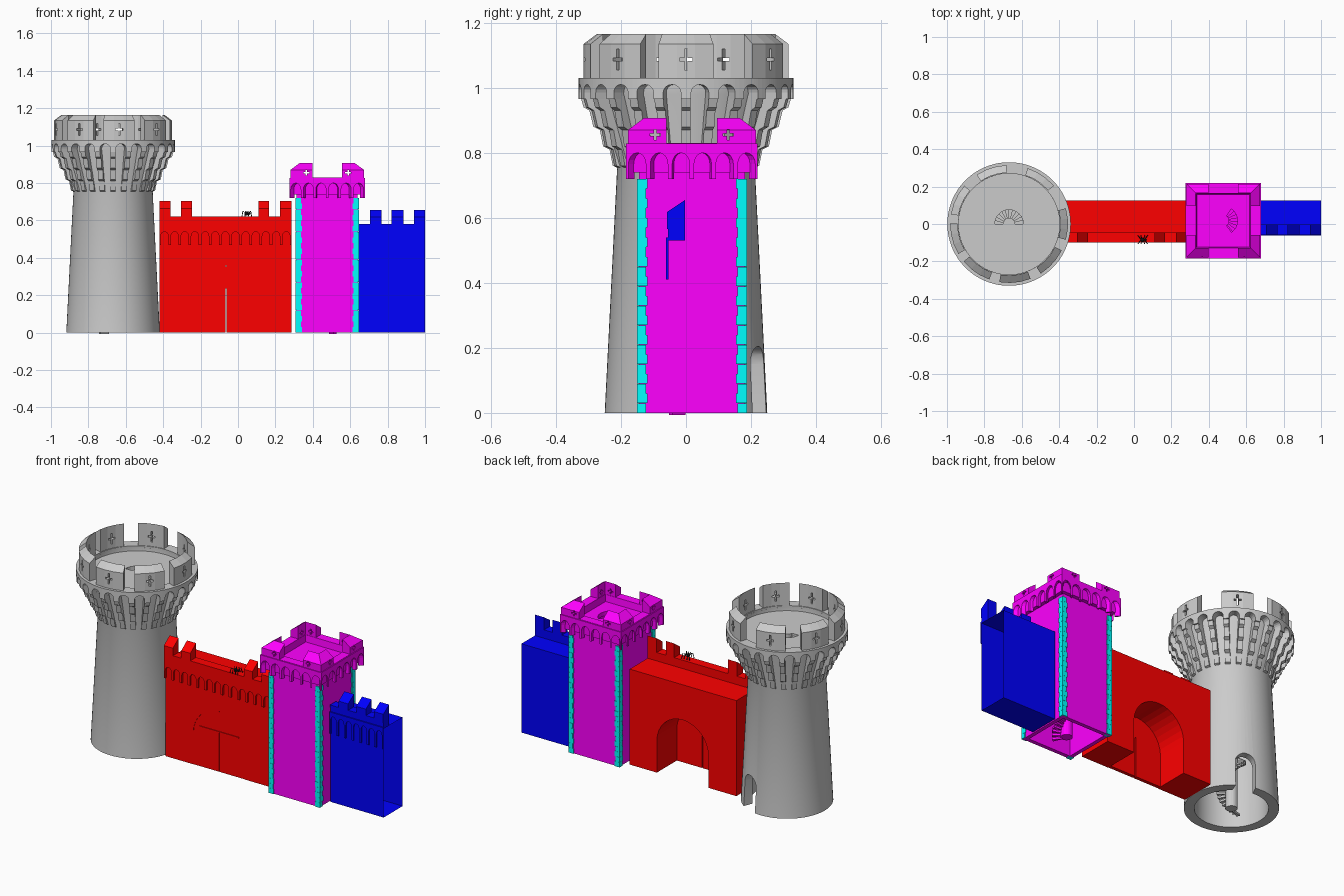
import bpy, bmesh, math
from mathutils import Vector as V
from math import sin, cos, pi, radians as rad

if "Cube" in bpy.data.objects:
    bpy.data.objects.remove(bpy.data.objects["Cube"])

def material(name, c):
    m = bpy.data.materials.new(name)
    m.diffuse_color = (*c, 1)
    m.use_nodes = True
    m.node_tree.nodes["Principled BSDF"].inputs["Base Color"].default_value = m.diffuse_color
    return m

RED, BLUE = material("red", (1, 0, 0)), material("blue", (0, 0, 1))
MAG, CYAN = material("magenta", (1, 0, 1)), material("cyan", (0, 1, 1))
BLACK = material("black", (.01, .01, .01))

def loft(bm, sections, closed=False):
    """Skin between loops of equal length; cap the ends if open."""
    rows = [[bm.verts.new(p) for p in s] for s in sections]
    n = len(rows[0])
    pairs = list(zip(rows, rows[1:])) + ([(rows[-1], rows[0])] if closed else [])
    for a, b in pairs:
        for i in range(n):
            bm.faces.new((a[i], a[(i + 1) % n], b[(i + 1) % n], b[i]))
    if not closed:
        bm.faces.new(rows[0])
        bm.faces.new(rows[-1])

def prism(bm, pts, d):
    loft(bm, [[V(p) for p in pts], [V(p) + V(d) for p in pts]])

def box(bm, x0, x1, y0, y1, z0, z1):
    prism(bm, [(x0, y0, z0), (x1, y0, z0), (x1, y0, z1), (x0, y0, z1)], (0, y1 - y0, 0))

def finish(bm, name, mat=None, smooth=False):
    bmesh.ops.remove_doubles(bm, verts=bm.verts, dist=1e-5)
    bmesh.ops.recalc_face_normals(bm, faces=bm.faces)
    me = bpy.data.meshes.new(name)
    bm.to_mesh(me)
    bm.free()
    ob = bpy.data.objects.new(name, me)
    bpy.context.collection.objects.link(ob)
    if mat:
        me.materials.append(mat)
    if smooth:
        bpy.ops.object.select_all(action='DESELECT')
        ob.select_set(True)
        bpy.context.view_layer.objects.active = ob
        bpy.ops.object.shade_smooth_by_angle(angle=rad(25))
    return ob

def cut(ob, bm):
    c = finish(bm, "cutter")
    c.hide_render = True
    m = ob.modifiers.new("cut", 'BOOLEAN')
    m.object, m.solver = c, 'EXACT'
    dg = bpy.context.evaluated_depsgraph_get()
    me = bpy.data.meshes.new_from_object(ob.evaluated_get(dg))
    ob.modifiers.clear()
    ob.data = me
    bpy.data.objects.remove(c)

def pol(c, r, a, z):
    """Polar point; angle runs from the front towards the right."""
    return V((c[0] + r * sin(a), c[1] - r * cos(a), z))

def arcade(bm, P, n, z0, zs, za, zt, t, caps=True):
    """Row of n arches; P(u, z, d) places a point, d = 0 front, 1 back."""
    cell = [(0, z0), (t, z0)]
    cell += [(.5 - (.5 - t) * cos(pi * i / 8), zs + (za - zs) * sin(pi * i / 8)) for i in range(9)]
    cell += [(1 - t, z0), (1, z0)]
    quad = lambda *ps: bm.faces.new([bm.verts.new(p) for p in ps])
    for k in range(n):
        for (ua, a), (ub, b) in zip(cell, cell[1:]):
            ua, ub = ua + k, ub + k
            quad(P(ua, a, 0), P(ub, b, 0), P(ub, b, 1), P(ua, a, 1))
            if ub - ua > 1e-6:
                quad(P(ua, zt, 0), P(ub, zt, 0), P(ub, zt, 1), P(ua, zt, 1))
                for d in (0, 1):
                    quad(P(ua, a, d), P(ub, b, d), P(ub, zt, d), P(ua, zt, d))
    if caps:
        for u in (0, n):
            quad(P(u, z0, 0), P(u, zt, 0), P(u, zt, 1), P(u, z0, 1))

def cross(bm, o, side, d, h, w, t):
    """Cross-shaped arrow slit cutter."""
    q = [(-t, -h), (t, -h), (t, -t), (w, -t), (w, t), (t, t), (t, h), (-t, h), (-t, t), (-w, t), (-w, -t), (-t, -t)]
    prism(bm, [o + side * x + V((0, 0, z)) for x, z in q], d)

def floor_hole(ob, c, a0, a1, z):
    bm = bmesh.new()
    sec = [(.032, z - .1), (.076, z - .1), (.076, z + .1), (.032, z + .1)]
    loft(bm, [[pol(c, r, a0 + (a1 - a0) * i / 12, zz) for r, zz in sec] for i in range(13)])
    cut(ob, bm)

def stairs(name, c, top, a0, mat):
    bm = bmesh.new()
    n, rise, da = int(top / .014), .014, rad(15)
    for k in range(n):
        z = top - rise * (k + 1)
        sec = [(.025, z - .012), (.078, z - .012), (.078, z), (.025, z)]
        loft(bm, [[pol(c, r, a0 - da * (k + j), zz) for r, zz in sec] for j in (0, 1)])
    prism(bm, [pol(c, .032, i * pi / 8, 0) for i in range(16)], (0, 0, top))
    finish(bm, name, mat)

# ---------- round tower ----------
C = (-.668, 0)
bm = bmesh.new()
prof = [(.25, 0), (.212, .75), (.285, .98), (.285, 1.02), (.27, 1.02), (.27, .98), (.195, .75), (.195, 0)]
loft(bm, [[pol(C, r, 2 * pi * i / 64, z) for r, z in prof] for i in range(64)], True)
shaft = finish(bm, "round_tower_shaft")
bm = bmesh.new()
a = rad(158)
side, out = V((cos(a), sin(a), 0)), V((sin(a), -cos(a), 0))
o = V((C[0], C[1], 0)) + out * .12
arch = [(-.055, -.1), (.055, -.1)] + [(.055 * cos(pi * i / 10), .15 + .055 * sin(pi * i / 10)) for i in range(11)]
prism(bm, [o + side * x + V((0, 0, z)) for x, z in arch], out * .2)
cut(shaft, bm)
bpy.ops.object.select_all(action='DESELECT')
shaft.select_set(True)
bpy.context.view_layer.objects.active = shaft
bpy.ops.object.shade_smooth_by_angle(angle=rad(25))

bm = bmesh.new()
prism(bm, [pol(C, .275, 2 * pi * i / 64, .975) for i in range(64)], (0, 0, .025))
deck = finish(bm, "round_tower_deck")
floor_hole(deck, C, rad(90), rad(270), 1)
stairs("round_tower_stairs", C, 1.0, rad(270), None)

# stepped corbels and the arched ring they carry
bm = bmesh.new()
rib = [(.2, .75), (.225, .76), (.235, .81), (.255, .82), (.265, .87), (.285, .88), (.297, .93), (.315, .94), (.325, .975), (.27, .975)]
for k in range(24):
    a = 2 * pi * k / 24
    s = V((cos(a), sin(a), 0)) * .014
    loft(bm, [[pol(C, r, a, z) + s * j for r, z in rib] for j in (-1, 1)])
finish(bm, "round_tower_corbels")
bm = bmesh.new()
arcade(bm, lambda u, z, d: pol(C, .27 if d else .33, u * pi / 12, z), 24, .965, .985, 1.01, 1.03, .18, False)
finish(bm, "round_tower_arched_ring")

# battlements with cross slits
bm, cb = bmesh.new(), bmesh.new()
sec = [(.315, 1.03), (.315, 1.135), (.275, 1.165), (.275, 1.03)]
for deg in (6, 48, 90, 146, 198, 245, 285, 325):
    loft(bm, [[pol(C, r, rad(deg + j), z) for r, z in sec] for j in (-15.5, -5, 5, 15.5)])
    a = rad(deg)
    cross(cb, pol(C, .24, a, 1.087), V((cos(a), sin(a), 0)), pol((0, 0), .12, a, 0), .032, .02, .005)
cut(finish(bm, "round_tower_battlements"), cb)

# ---------- gate wall ----------
gx, gr, gs = -.065, .17, .19
arc = [(gr * cos(pi * i / 16), gs + gr * sin(pi * i / 16)) for i in range(17)]
bm = bmesh.new()
pts = [(.285, 0), (.285, .57), (-.42, .57), (-.42, 0), (gx - gr, 0)] + [(gx + x, z) for x, z in arc[::-1]] + [(gx + gr, 0)]
prism(bm, [(x, -.086, z) for x, z in pts], (0, .211, 0))
finish(bm, "gate_wall", RED)

def wall_parapet(name, mat, x0, x1, yf, yb, z0, z1, zf, zb, merlons):
    """Parapet, coping and merlons whose tops slope down to the front."""
    bm = bmesh.new()
    box(bm, x0, x1, yf + .003, yb, z0, z1 - .015)
    box(bm, x0, x1, yf, yb, z1 - .015, z1)
    for a, b in merlons:
        prism(bm, [(a, yf, z1), (a, yf, zf), (a, yb, zb), (a, yb, z1)], (b - a, 0, 0))
    finish(bm, name, mat)

wall_parapet("gate_wall_parapet", RED, -.42, .285, -.1, -.045, .55, .62, .665, .705,
             [(-.42, -.36), (-.305, -.245), (.11, .165), (.225, .285)])
bm = bmesh.new()
arcade(bm, lambda u, z, d: V((-.42 + .705 * u / 13, -.084 if d else -.097, z)), 13, .47, .515, .54, .605, .13)
finish(bm, "gate_wall_arches", RED)

# gate: two leaves, filled strip above the opening gap, cross rail
bm = bmesh.new()
for s in (-1, 1):
    leaf = [(.003, 0), (gr, 0)] + arc[:8] + [(.003, gs + gr)]
    prism(bm, [(gx + s * x, -.084, z) for x, z in leaf], (0, .02, 0))
box(bm, gx - .01, gx + .01, -.082, -.064, .235, .355)
box(bm, gx - .13, gx + .13, -.088, -.08, .235, .241)
finish(bm, "gate_doors", RED)

# small black crawling ornament on the parapet
bm = bmesh.new()
for x, r in ((.045, .011), (.06, .007)):
    g = bmesh.ops.create_icosphere(bm, subdivisions=2, radius=r)
    bmesh.ops.translate(bm, verts=g['verts'], vec=(x, -.085, .637))
for s in (-1, 1):
    for dx in (-.026, -.01, .01, .026):
        foot, knee, hip = V((.047 + dx, -.085 + s * .022, .62)), V((.047 + dx * .8, -.085 + s * .016, .65)), V((.047 + dx * .3, -.085, .638))
        for p, q in ((foot, knee), (knee, hip)):
            prism(bm, [p + V((-.002, 0, 0)), p + V((.002, 0, 0)), p + V((0, .004, .001))], q - p)
finish(bm, "wall_ornament", BLACK)

# ---------- square tower ----------
S, H = (.477, .018), .163

def square(h, z):
    return [V((S[0] + i * h, S[1] + j * h, z)) for i, j in ((-1, -1), (1, -1), (1, 1), (-1, 1))]

def frame(name, prof):
    bm = bmesh.new()
    loops = [square(h, z) for h, z in prof]
    loft(bm, [[l[k] for l in loops] for k in range(4)], True)
    finish(bm, name, MAG)

frame("square_tower_shaft", [(H, 0), (H, .75), (.14, .75), (.14, 0)])
frame("square_tower_parapet", [(.185, .74), (.185, .8), (.197, .82), (.197, .83), (.145, .83), (.135, .74)])
bm = bmesh.new()
prism(bm, square(.15, .765), (0, 0, .025))
deck = finish(bm, "square_tower_deck", MAG)
floor_hole(deck, S, rad(35), rad(145), .79)
stairs("square_tower_stairs", S, .79, rad(145), MAG)

# hanging arches on all four sides
bm = bmesh.new()
for k in range(4):
    c, s = (1, 0, -1, 0)[k], (0, 1, 0, -1)[k]
    def P(u, z, d):
        h = .182 if d else .202
        x, y = (u / 3 - 1) * h, -h
        return V((S[0] + c * x - s * y, S[1] + s * x + c * y, z))
    arcade(bm, P, 6, .72, .765, .8, .828, .1, False)
finish(bm, "square_tower_arches", MAG)

# corner battlements with cross slits
bm, cb = bmesh.new(), bmesh.new()
prof = [(.197, .83), (.197, .87), (.147, .907), (.147, .83)]
for i in (-1, 1):
    for j in (-1, 1):
        at = lambda x, y, z: V((S[0] + i * x, S[1] + j * y, z))
        loft(bm, [[at(.078, h, z) for h, z in prof], [at(h, h, z) for h, z in prof], [at(h, .078, z) for h, z in prof]])
        cross(cb, at(.112, .135, .855), V((1, 0, 0)), (0, j * .1, 0), .016, .016, .004)
        cross(cb, at(.135, .112, .855), V((0, 1, 0)), (i * .1, 0, 0), .016, .016, .004)
cut(finish(bm, "square_tower_battlements", MAG), cb)

# toothed corner stones
bm = bmesh.new()
for i in (-1, 1):
    for j in (-1, 1):
        for k in range(24):
            a, b = (.022, .027) if k % 2 else (.027, .022)
            xs = sorted((S[0] + i * (H - a), S[0] + i * (H + .006)))
            ys = sorted((S[1] + j * (H - b), S[1] + j * (H + .006)))
            box(bm, *xs, *ys, k * .03, k * .03 + .0295)
finish(bm, "square_tower_corner_stones", CYAN)

# ---------- end wall: hollow, open at its ends ----------
bm = bmesh.new()
loop = [(-.054, 0), (.125, 0), (.125, .53), (-.054, .53)]
rows = [[bm.verts.new((x, y, z)) for y, z in loop] for x in (.648, 1)]
for i in range(4):
    j = (i + 1) % 4
    bm.faces.new((rows[0][i], rows[0][j], rows[1][j], rows[1][i]))
finish(bm, "end_wall", BLUE)
wall_parapet("end_wall_parapet", BLUE, .648, 1, -.058, -.003, .53, .58, .618, .655,
             [(.705, .768), (.822, .885), (.94, 1)])
bm = bmesh.new()
arcade(bm, lambda u, z, d: V((.648 + .352 * u / 7, -.054 if d else -.062, z)), 7, .41, .49, .515, .54, .13)
finish(bm, "end_wall_arches", BLUE)
